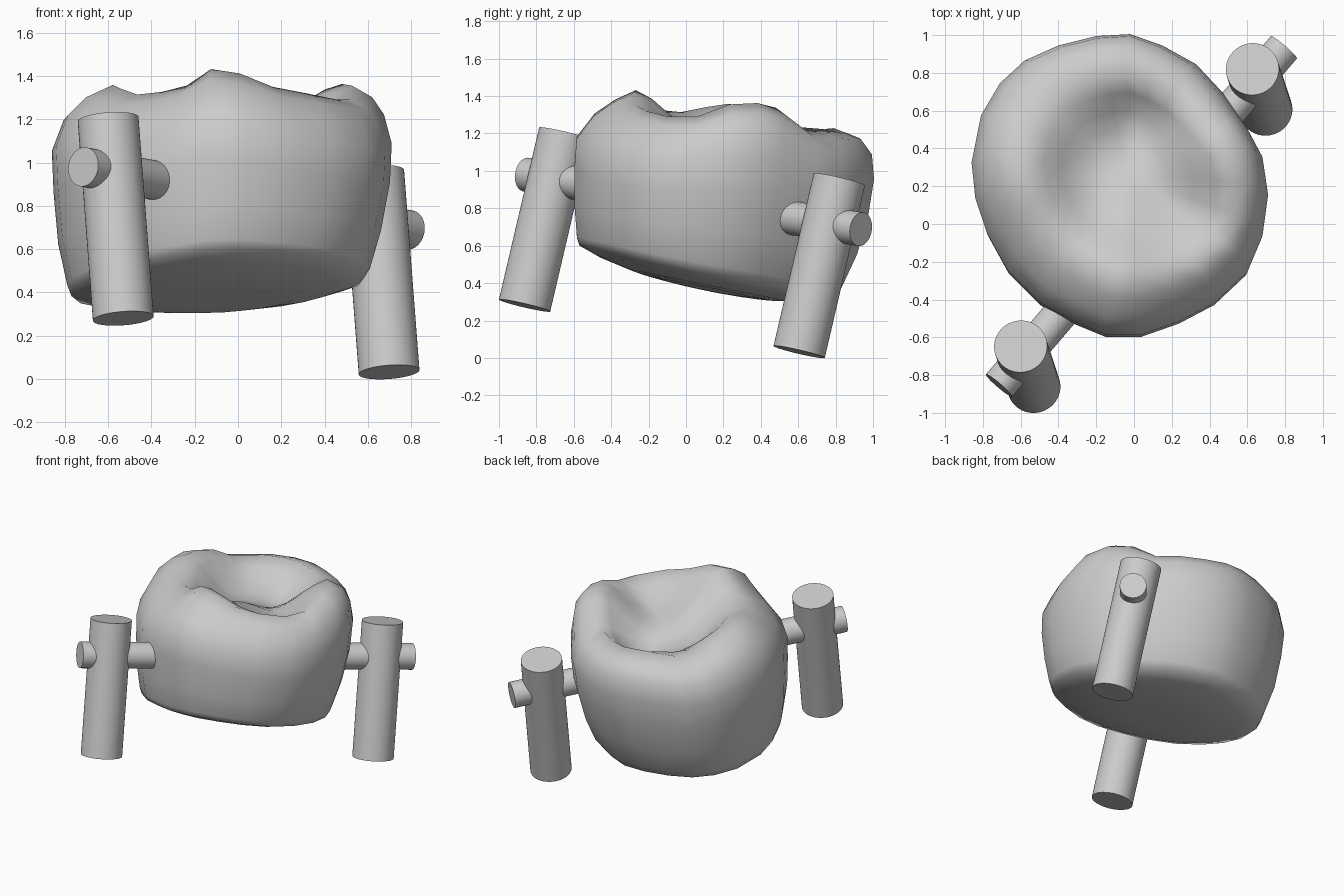
import bpy, bmesh, math
from mathutils import Vector

if "Cube" in bpy.data.objects:
    bpy.data.objects.remove(bpy.data.objects["Cube"])

CX, CY = -0.07, 0.2

# Widest outline of the crown, seen from above
OUTLINE = [(-.02, 1.0), (.15, .94), (.33, .84), (.47, .69), (.6, .5), (.68, .35), (.71, .15),
           (.68, -.07), (.6, -.26), (.43, -.42), (.24, -.52), (.04, -.59), (-.15, -.59),
           (-.32, -.52), (-.5, -.42), (-.67, -.25), (-.78, -.05), (-.84, .13), (-.86, .32),
           (-.81, .57), (-.71, .74), (-.58, .86), (-.4, .94), (-.2, .99)]

# Cusp height by direction (degrees, height)
CUSPS = [(-180, 1.36), (-135, 1.31), (-115, 1.34), (-93, 1.435), (-60, 1.34), (-40, 1.29),
         (-20, 1.29), (4, 1.375), (22, 1.34), (45, 1.23), (80, 1.22), (105, 1.23),
         (135, 1.21), (155, 1.29), (180, 1.36)]

# Outer wall: fraction of wall height, scale, shift x, shift y, extra scale at front right
WALL = [(0, .86, -.02, -.09, 0), (.05, .89, -.015, -.08, 0), (.25, .95, -.01, -.045, 0),
        (.5, .99, 0, -.015, 0), (.7, 1, 0, .005, 0), (.85, .93, 0, .05, .03),
        (.94, .82, 0, .08, .08), (1, .66, 0, .07, .13)]


def cusp_height(x, y):
    a = math.degrees(math.atan2(y - CY, x - CX))
    for (a0, h0), (a1, h1) in zip(CUSPS, CUSPS[1:]):
        if a0 <= a <= a1:
            t = (1 - math.cos(math.pi * (a - a0) / (a1 - a0))) / 2
            return h0 + (h1 - h0) * t
    return CUSPS[0][1]


def front_right(p):
    a = math.atan2(p[1] - CY, p[0] - CX)
    return max(0, math.cos(a + math.radians(30))) ** 2


def base_height(x, y):
    v = y - .11
    return .43 - .2 * v + .08 * v * v + .04 * (x - CX)


def bump(x, y, bx, by, r):
    return math.exp(-((x - bx) ** 2 + (y - by) ** 2) / (r * r))


def place(p, s, dx=0, dy=0):
    return CX + (p[0] - CX) * s + dx, CY + (p[1] - CY) * s + dy


def finish(name, bm, angle):
    bmesh.ops.recalc_face_normals(bm, faces=bm.faces)
    me = bpy.data.meshes.new(name)
    bm.to_mesh(me)
    bm.free()
    ob = bpy.data.objects.new(name, me)
    bpy.context.collection.objects.link(ob)
    bpy.ops.object.select_all(action='DESELECT')
    ob.select_set(True)
    bpy.context.view_layer.objects.active = ob
    bpy.ops.object.shade_smooth_by_angle(angle=math.radians(angle))
    return ob


def build_crown():
    bm = bmesh.new()
    rings = []
    # Slightly bulging underside
    for s, drop in ((.08, .055), (.28, .06), (.5, .055), (.72, .03)):
        ring = []
        for p in OUTLINE:
            x, y = place(p, s, -.02, -.09)
            ring.append(bm.verts.new((x, y, base_height(x, y) - drop)))
        rings.append(ring)
    # Side wall up to the cusps
    for f, s, dx, dy, extra in WALL:
        ring = []
        for p in OUTLINE:
            x, y = place(p, s + extra * front_right(p), dx, dy)
            b = base_height(*place(p, .86, 0, -.09))
            ring.append(bm.verts.new((x, y, b + f * (cusp_height(*p) - b))))
        rings.append(ring)
    # Chewing surface sinking to the central pit
    for s, w, extra in ((.54, .14, .11), (.42, .42, .06), (.3, .72, .02), (.18, .92, 0), (.07, 1, 0)):
        ring = []
        for p in OUTLINE:
            x, y = place(p, s + extra * front_right(p), .02, .06)
            z = cusp_height(*p) * (1 - w) + 1.10 * w
            z += .07 * bump(x, y, -.02, .12, .14) * w
            z -= .12 * bump(x, y, .0, .55, .2) + .05 * bump(x, y, .34, .0, .15)
            z -= .05 * bump(x, y, -.35, .3, .15)
            ring.append(bm.verts.new((x, y, z)))
        rings.append(ring)
    n = len(OUTLINE)
    for r0, r1 in zip(rings, rings[1:]):
        for i in range(n):
            j = (i + 1) % n
            bm.faces.new((r0[i], r0[j], r1[j], r1[i]))
    bm.faces.new(rings[0])
    bm.faces.new(rings[-1])
    finish("tooth_crown", bm, 70)


def rod(name, a, b, r):
    a, b = Vector(a), Vector(b)
    bm = bmesh.new()
    bmesh.ops.create_cone(bm, cap_ends=True, segments=48, radius1=r, radius2=r, depth=(b - a).length)
    ob = finish(name, bm, 40)
    ob.location = (a + b) / 2
    ob.rotation_mode = 'QUATERNION'
    ob.rotation_quaternion = (b - a).to_track_quat('Z', 'Y')


build_crown()

# Upright posts either side, parallel to the tooth axis
rod("front_post", (-.53, -.863, .28), (-.6, -.648, 1.2), .141)
rod("back_post", (.698, .605, .032), (.627, .82, .955), .141)

# Cross pegs joining the posts to the tooth
rod("front_peg", (-.715, -.855, .98), (-.355, -.435, .912), .091)
rod("back_peg", (.793, .935, .688), (.46, .545, .752), .091)
